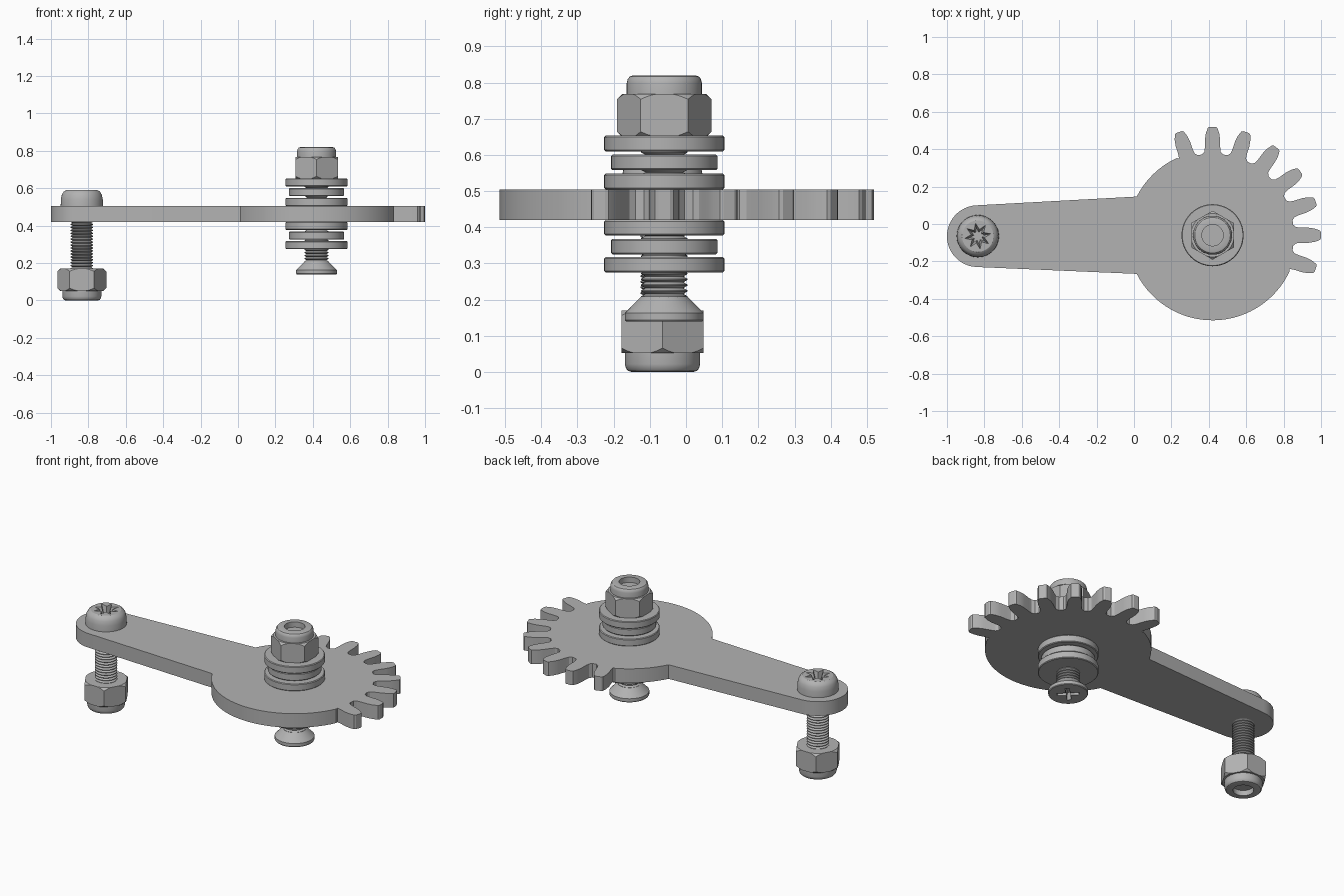
import bpy, bmesh
from math import sin, cos, radians, pi
from mathutils import Matrix, Vector

cube = bpy.data.objects.get("Cube")
if cube:
    bpy.data.objects.remove(cube, do_unlink=True)

steel = bpy.data.materials.new("plain grey steel")
steel.use_nodes = True
GREY = (0.45, 0.45, 0.45, 1)
steel.diffuse_color = GREY
steel.node_tree.nodes["Principled BSDF"].inputs["Base Color"].default_value = GREY

HUB = (0.42, -0.06)
END = (-0.835, -0.065)


def finish(bm, name):
    bmesh.ops.recalc_face_normals(bm, faces=bm.faces)
    mesh = bpy.data.meshes.new(name)
    bm.to_mesh(mesh)
    bm.free()
    mesh.materials.append(steel)
    obj = bpy.data.objects.new(name, mesh)
    bpy.context.collection.objects.link(obj)
    return obj


def activate(obj):
    bpy.ops.object.select_all(action='DESELECT')
    obj.select_set(True)
    bpy.context.view_layer.objects.active = obj


def smooth(obj, angle=32):
    activate(obj)
    bpy.ops.object.shade_smooth_by_angle(angle=radians(angle))
    return obj


def lathe(name, profile, at, steps=48):
    """Spin a profile of (radius, z) around a vertical axis."""
    bm = bmesh.new()
    verts = [bm.verts.new((r, 0, z)) for r, z in profile]
    edges = [bm.edges.new(p) for p in zip(verts, verts[1:])]
    bmesh.ops.spin(bm, geom=verts + edges, cent=(0, 0, 0), axis=(0, 0, 1),
                   angle=2 * pi, steps=steps)
    bmesh.ops.remove_doubles(bm, verts=bm.verts, dist=1e-5)
    bmesh.ops.translate(bm, verts=bm.verts, vec=(*at, 0))
    return finish(bm, name)


def prism(name, outline, z0, z1, at=(0, 0), taper=1.0):
    """Closed prism from a 2D outline, optionally narrowed at z1."""
    bm = bmesh.new()
    low = [bm.verts.new((at[0] + x, at[1] + y, z0)) for x, y in outline]
    high = [bm.verts.new((at[0] + x * taper, at[1] + y * taper, z1)) for x, y in outline]
    bm.faces.new(low)
    bm.faces.new(high)
    n = len(low)
    for i in range(n):
        j = (i + 1) % n
        bm.faces.new((low[i], low[j], high[j], high[i]))
    return finish(bm, name)


def boolean(obj, tool, operation):
    tool.hide_render = True
    mod = obj.modifiers.new("cut", 'BOOLEAN')
    mod.operation, mod.object, mod.solver = operation, tool, 'EXACT'
    activate(obj)
    bpy.ops.object.modifier_apply(modifier=mod.name)
    bpy.data.objects.remove(tool, do_unlink=True)


def polar(r, deg):
    return (r * cos(radians(deg)), r * sin(radians(deg)))


def arc(centre, r, a, b, n):
    pts = [polar(r, a + (b - a) * i / n) for i in range(n + 1)]
    return [(centre[0] + x, centre[1] + y) for x, y in pts]


# Sector gear and its lever arm, one flat plate
half_tooth = [(-7.4, 0.435), (-5.6, 0.448), (-4.9, 0.475), (-4.5, 0.515),
              (-3.7, 0.548), (-2.5, 0.575), (-1.6, 0.58)]
tooth = half_tooth + [(-a, r) for a, r in reversed(half_tooth)]
outline = arc(HUB, 0.455, -153, -25, 30)
for k in range(-1, 7):
    pts = tooth
    if k == -1:
        pts = tooth[1:]
    if k == 6:
        pts = tooth[:-1]
    for a, r in pts:
        x, y = polar(r, 18 * k + a)
        outline.append((HUB[0] + x, HUB[1] + y))
outline += arc(HUB, 0.455, 115, 153, 10)
outline += arc(END, 0.165, 93, 267, 24)
smooth(prism("gear_lever_plate", outline, 0.42, 0.505), 25)


def washer(name, z0, z1, r):
    c = 0.004
    smooth(lathe(name, [(0, z0), (r - c, z0), (r, z0 + c), (r, z1 - c),
                        (r - c, z1), (0, z1)], HUB, 64))


# Washer stacks above and below the plate
for side, bases in (("upper", (0.505, 0.558, 0.61)), ("lower", (0.377, 0.325, 0.275))):
    for part, z, r in zip(("inner", "middle", "outer"), bases, (0.166, 0.147, 0.166)):
        washer(f"{side}_{part}_washer", z, z + 0.043, r)


def lock_nut(name, at, z0, way, turn):
    """Chamfered hexagon with a rounded collar; way is +1 up or -1 down."""
    h = 0.118
    top = z0 + way * h
    hexagon = [polar(0.131, turn + 60 * i) for i in range(6)]
    nut = prism(name + "_hexagon", hexagon, z0, top, at)
    cone = [(0, 0), (0.116, 0), (0.134, 0.017), (0.134, h - 0.017), (0.116, h), (0, h)]
    limit = lathe("nut_limit", [(r, z0 + way * z) for r, z in cone], at)
    boolean(nut, limit, 'INTERSECT')
    smooth(nut, 20)
    collar = [(0, -0.01), (0.104, -0.01), (0.104, 0.03), (0.101, 0.042), (0.095, 0.049),
              (0.085, 0.052), (0.057, 0.052), (0.057, 0.02), (0, 0.02)]
    smooth(lathe(name + "_collar", [(r, top + way * z) for r, z in collar], at))


lock_nut("hub_nut", HUB, 0.65, 1, 90)
lock_nut("arm_nut", END, 0.17, -1, 0)


def thread(name, at, z0, z1, major, pitch=0.016):
    turns = round((z1 - z0) / pitch)
    step = (z1 - z0) / turns
    profile = [(0, z0)]
    for i in range(turns):
        z = z0 + i * step
        profile += [(major - 0.012, z), (major, z + step * 0.4), (major, z + step * 0.6)]
    profile += [(major - 0.012, z1), (0, z1)]
    smooth(lathe(name, profile, at, 32))


# Countersunk screw through the hub, with a cross recess underneath
thread("hub_screw_thread", HUB, 0.2, 0.76, 0.064)
head = lathe("hub_screw_head", [(0, 0.14), (0.106, 0.14), (0.109, 0.144), (0.109, 0.163),
                                (0.062, 0.21), (0, 0.21)], HUB)
cross = []
for q in range(4):
    turn = Matrix.Rotation(radians(45 + 90 * q), 2)
    for p in ((0.013, 0.013), (0.013, 0.068), (-0.013, 0.068)):
        # arms are listed clockwise within each quarter turn
        cross.append(tuple(turn @ Vector(p)))
boolean(head, prism("cross_cutter", cross, 0.13, 0.175, HUB, 0.6), 'DIFFERENCE')
smooth(head)

# Pan-head screw through the arm, with a star recess on top
thread("arm_screw_thread", END, 0.1, 0.43, 0.061)
pan = lathe("arm_screw_head", [(0, 0.505), (0.113, 0.505), (0.112, 0.54), (0.107, 0.565),
                               (0.098, 0.581), (0.084, 0.59), (0, 0.59)], END)
star = [polar(0.078 if i % 2 == 0 else 0.04, 10 + 22.5 * i) for i in range(16)]
boolean(pan, prism("star_cutter", star, 0.6, 0.55, END, 0.55), 'DIFFERENCE')
smooth(pan)
